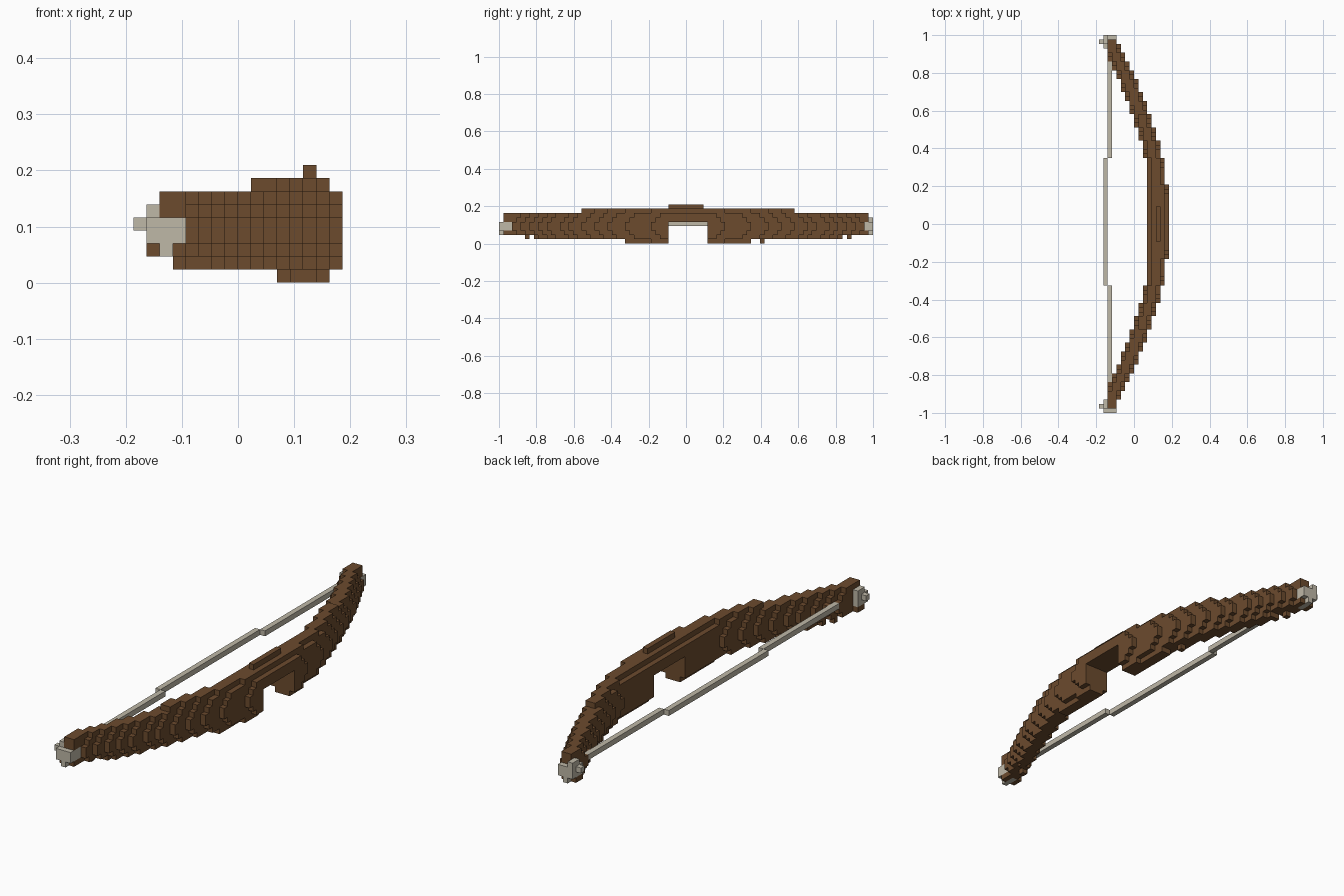
import bpy
import bmesh
from mathutils import Vector

if "Cube" in bpy.data.objects:
    bpy.data.objects.remove(bpy.data.objects["Cube"], do_unlink=True)

V = 2 / 86  # edge length of one block


def material(name, rgb):
    mat = bpy.data.materials.new(name)
    mat.use_nodes = True
    mat.diffuse_color = (*rgb, 1)
    bsdf = mat.node_tree.nodes["Principled BSDF"]
    bsdf.inputs["Base Color"].default_value = (*rgb, 1)
    bsdf.inputs["Roughness"].default_value = 0.8
    return mat


wood = material("brown wood", (0.15, 0.07, 0.027))
cord = material("pale cord", (0.52, 0.48, 0.39))


def block(xs, ys, zs):
    """Cells in an inclusive range on each axis."""
    return {(i, k, l) for i in range(xs[0], xs[1] + 1)
            for k in range(ys[0], ys[1] + 1)
            for l in range(zs[0], zs[1] + 1)}


def build(name, cells, mat):
    """Outer skin of a set of blocks."""
    bm = bmesh.new()
    for cell in cells:
        for axis in range(3):
            for side in (0, 1):
                step = [0, 0, 0]
                step[axis] = 2 * side - 1
                if tuple(c + s for c, s in zip(cell, step)) in cells:
                    continue
                u, w = (axis + 1) % 3, (axis + 2) % 3
                corners = []
                for a, b in ((0, 0), (1, 0), (1, 1), (0, 1)):
                    p = Vector(cell)
                    p[axis] += side
                    p[u] += a
                    p[w] += b
                    corners.append(bm.verts.new(p * V))
                bm.faces.new(corners if side else corners[::-1])
    bmesh.ops.remove_doubles(bm, verts=bm.verts, dist=V / 100)
    mesh = bpy.data.meshes.new(name)
    bm.to_mesh(mesh)
    bm.free()
    mesh.materials.append(mat)
    obj = bpy.data.objects.new(name, mesh)
    bpy.context.collection.objects.link(obj)


# Stepped curve of the bow: how far along the limb each outward step reaches
REACH = (8, 14, 18, 21, 24, 27, 29, 32, 34, 36, 38, 40)


def outer(d):
    return 7 - sum(d > r for r in REACH)


def inner(d):
    return 3 if d <= 9 else max(outer(d) - 3, -6)


# Cord wrapping and knob at each tip
tips = {}
for name, near, end, knob in (("front", -43, -41, -42), ("back", 40, 42, 41)):
    wrap = block((-7, -5), (near, end), (3, 4))
    wrap |= block((-7, -7), (near + 1, end), (5, 5))
    wrap |= block((-6, -6), (near, end), (2, 2))
    wrap |= block((-8, -8), (knob, knob), (4, 4))
    tips[name] = wrap

# Limbs and grip, rounded by shortening the steps away from mid height
bow = set()
for k in range(-42, 42):
    d = abs(k)
    for layer in range(2 if d > 35 and d != 37 else 1, 7):
        if d <= 4 and layer < 5:
            continue  # hand opening
        s = max(3 - layer, layer - 4, 0)
        lo, hi = inner(max(d - s, 0)), max(outer(d + s), inner(max(d - s, 0)))
        if d == 37 and layer == 1:
            hi = lo
        bow |= block((lo, hi), (k, k), (layer, layer))
    # Raised top and lower grip pieces
    if d <= 24:
        bow |= block((inner(d) + 1, outer(d) - 1), (k, k), (7, 7))
    if 5 <= d <= 14:
        bow |= block((inner(d) + 1, outer(d) - 1), (k, k), (0, 0))
bow |= block((5, 5), (-4, 3), (8, 8))     # sight ridge
bow |= block((3, 3), (17, 17), (0, 0))    # small stud below
for k in (-42, 40):                       # wooden nocks below the wrapping
    bow |= block((-7, -5), (k, k + 1), (2, 2))
bow -= tips["front"] | tips["back"]

# String with its bent middle section
string = block((-6, -6), (-40, -15), (4, 4)) | block((-6, -6), (15, 39), (4, 4))
string |= block((-7, -7), (-14, 14), (4, 4))
string -= bow

build("bow_limbs", bow, wood)
build("bow_string", string, cord)
for name, cells in tips.items():
    build(name + "_tip_wrap", cells, cord)
